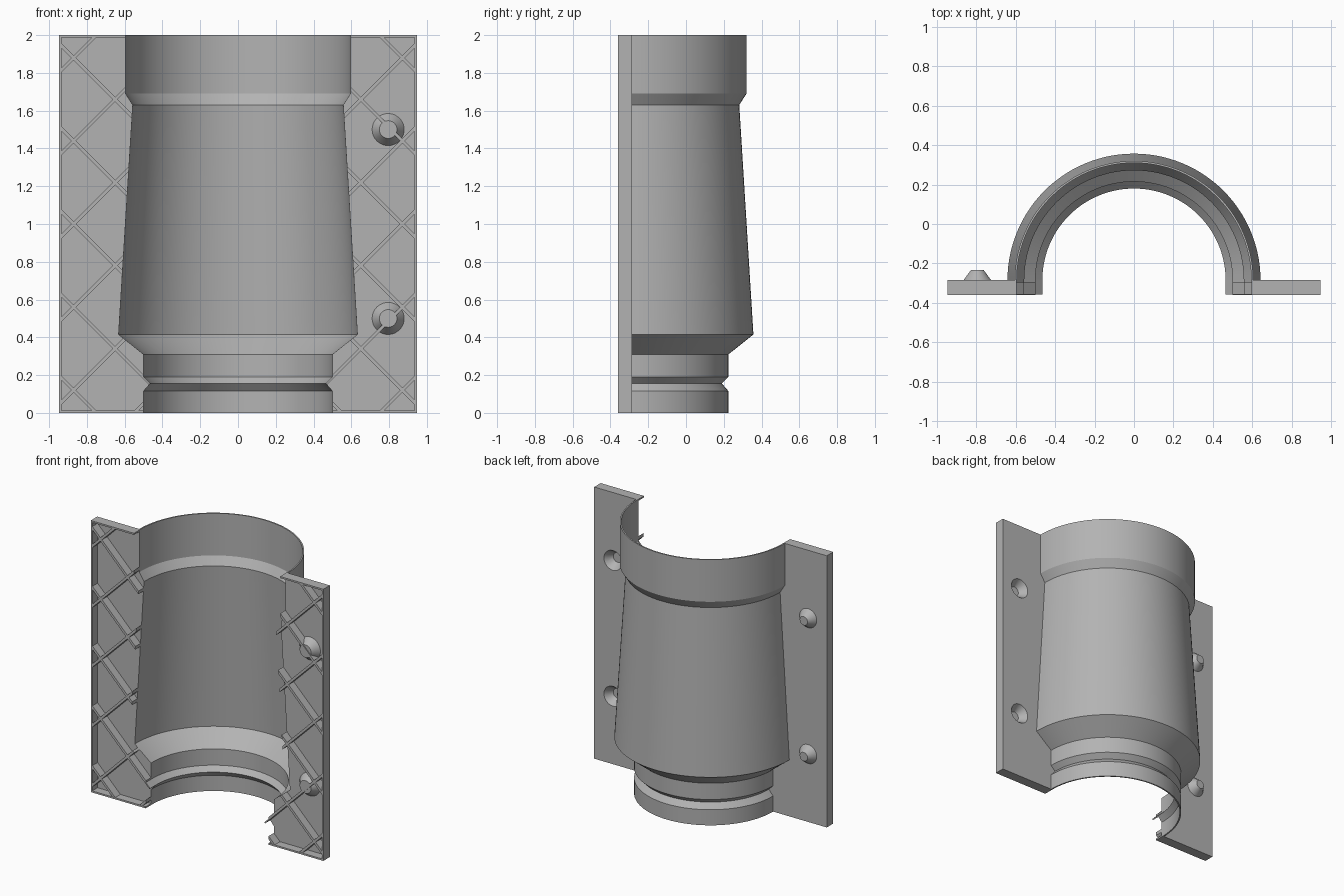
import bpy, bmesh, math
from mathutils import Matrix, Vector

if "Cube" in bpy.data.objects:
    bpy.data.objects.remove(bpy.data.objects["Cube"])

grey = bpy.data.materials.new("light grey plastic")
grey.use_nodes = True
grey.diffuse_color = (0.45, 0.45, 0.45, 1)
grey.node_tree.nodes["Principled BSDF"].inputs["Base Color"].default_value = (0.45, 0.45, 0.45, 1)

BACK, FRONT, EDGE, TOP = -0.285, -0.36, 0.947, 2.0
WALL, SHEET, RIB = 0.01, 0.013, 0.018

# Outer outline of the moulded body: radius, height
PROFILE = [(0.51, 0), (0.51, 0.115), (0.475, 0.155), (0.51, 0.19), (0.51, 0.31),
           (0.642, 0.415), (0.567, 1.63), (0.605, 1.69), (0.605, TOP)]
INNER = [(r - WALL, z) for r, z in PROFILE]


def finish(name, bm, smooth=False):
    bmesh.ops.recalc_face_normals(bm, faces=bm.faces)
    mesh = bpy.data.meshes.new(name)
    bm.to_mesh(mesh)
    bm.free()
    mesh.materials.append(grey)
    obj = bpy.data.objects.new(name, mesh)
    bpy.context.collection.objects.link(obj)
    if smooth:
        activate(obj)
        bpy.ops.object.shade_smooth_by_angle(angle=math.radians(20))
    return obj


def activate(obj):
    bpy.ops.object.select_all(action='DESELECT')
    obj.select_set(True)
    bpy.context.view_layer.objects.active = obj


def cut(obj, tool, operation):
    mod = obj.modifiers.new("cut", 'BOOLEAN')
    mod.operation, mod.object, mod.solver = operation, tool, 'EXACT'
    activate(obj)
    bpy.ops.object.modifier_apply(modifier=mod.name)


def lathe(name, loop, sweep, steps, matrix):
    """Sweep a closed (radius, height) loop around local z."""
    bm = bmesh.new()
    verts = [bm.verts.new((r, 0, z)) for r, z in loop]
    n = len(verts)
    edges = [bm.edges.new((verts[i], verts[(i + 1) % n])) for i in range(n)]
    full = sweep > 6
    if not full:
        bm.faces.new(verts)
    res = bmesh.ops.spin(bm, geom=verts + edges, cent=(0, 0, 0), axis=(0, 0, 1),
                         angle=sweep, steps=steps)
    if not full:
        bm.faces.new([g for g in res["geom_last"] if isinstance(g, bmesh.types.BMVert)])
    bmesh.ops.remove_doubles(bm, verts=bm.verts, dist=1e-5)
    bm.transform(matrix)
    return finish(name, bm, True)


def prism(name, side, y0, y1):
    """Flange outline between the body profile and the outer edge."""
    bm = bmesh.new()
    outline = INNER + [(EDGE, TOP), (EDGE, 0)]
    face = bm.faces.new([bm.verts.new((side * x, y0, z)) for x, z in outline])
    moved = bmesh.ops.extrude_face_region(bm, geom=[face])["geom"]
    bmesh.ops.translate(bm, vec=(0, y1 - y0, 0),
                        verts=[g for g in moved if isinstance(g, bmesh.types.BMVert)])
    return finish(name, bm)


def box(bm, centre, size, tilt=0):
    m = (Matrix.Translation(centre) @ Matrix.Rotation(tilt, 4, 'Y')
         @ Matrix.Diagonal(Vector(size + (1,))))
    bmesh.ops.create_cube(bm, size=1, matrix=m)


# Half-round body shell
lathe("body_shell", PROFILE + INNER[::-1], math.pi, 56, Matrix.Translation((0, BACK, 0)))

depth = BACK - FRONT
mid_y = (BACK + FRONT) / 2
pitch = 0.44
for side, label in ((-1, "right"), (1, "left")):
    sheet = prism(label + "_flange", side, BACK, BACK - SHEET)
    clip = prism("clip", side, BACK, FRONT)

    # Border rim along the three outer edges
    bm = bmesh.new()
    box(bm, (side * (EDGE - 0.006), mid_y, TOP / 2), (0.012, depth, TOP))
    for z, r in ((0.006, INNER[0][0]), (TOP - 0.006, INNER[-1][0])):
        box(bm, (side * (EDGE + r) / 2, mid_y, z), (EDGE - r, depth, 0.012))
    finish(label + "_rim", bm)

    # Diagonal stiffening ribs, one set for each direction
    parts = [sheet]
    for way, slant in ((1, "rising"), (-1, "falling")):
        bm = bmesh.new()
        for k in range(-1, 6):
            box(bm, (side * 0.87, mid_y, 0.12 + k * pitch),
                (1.6, depth - 0.004, RIB), -way * math.pi / 4)
        ribs = finish(label + "_" + slant + "_ribs", bm)
        cut(ribs, clip, 'INTERSECT')
        parts.append(ribs)
    bpy.data.objects.remove(clip)

    for z in (0.5, 1.5):
        # Local z points to the back
        place = Matrix.Translation((side * 0.795, BACK, z)) @ Matrix.Rotation(-math.pi / 2, 4, 'X')
        if side < 0:
            # Tapered locating pin
            lathe("locating_pin", [(0, -SHEET), (0.07, -SHEET), (0.07, 0), (0.032, 0.052), (0, 0.052)],
                  2 * math.pi, 32, place)
        else:
            # Matching tapered socket
            hole = lathe("hole", [(0, -0.055), (0.035, -0.055), (0.073, 0), (0.073, 0.02), (0, 0.02)],
                         2 * math.pi, 32, place)
            for part in parts:
                cut(part, hole, 'DIFFERENCE')
            bpy.data.objects.remove(hole)
            lathe("locating_socket", [(0, -0.055), (0.035, -0.055), (0.073, 0), (0.085, 0),
                                      (0.085, -SHEET), (0.047, -0.066), (0, -0.066)],
                  2 * math.pi, 32, place)
